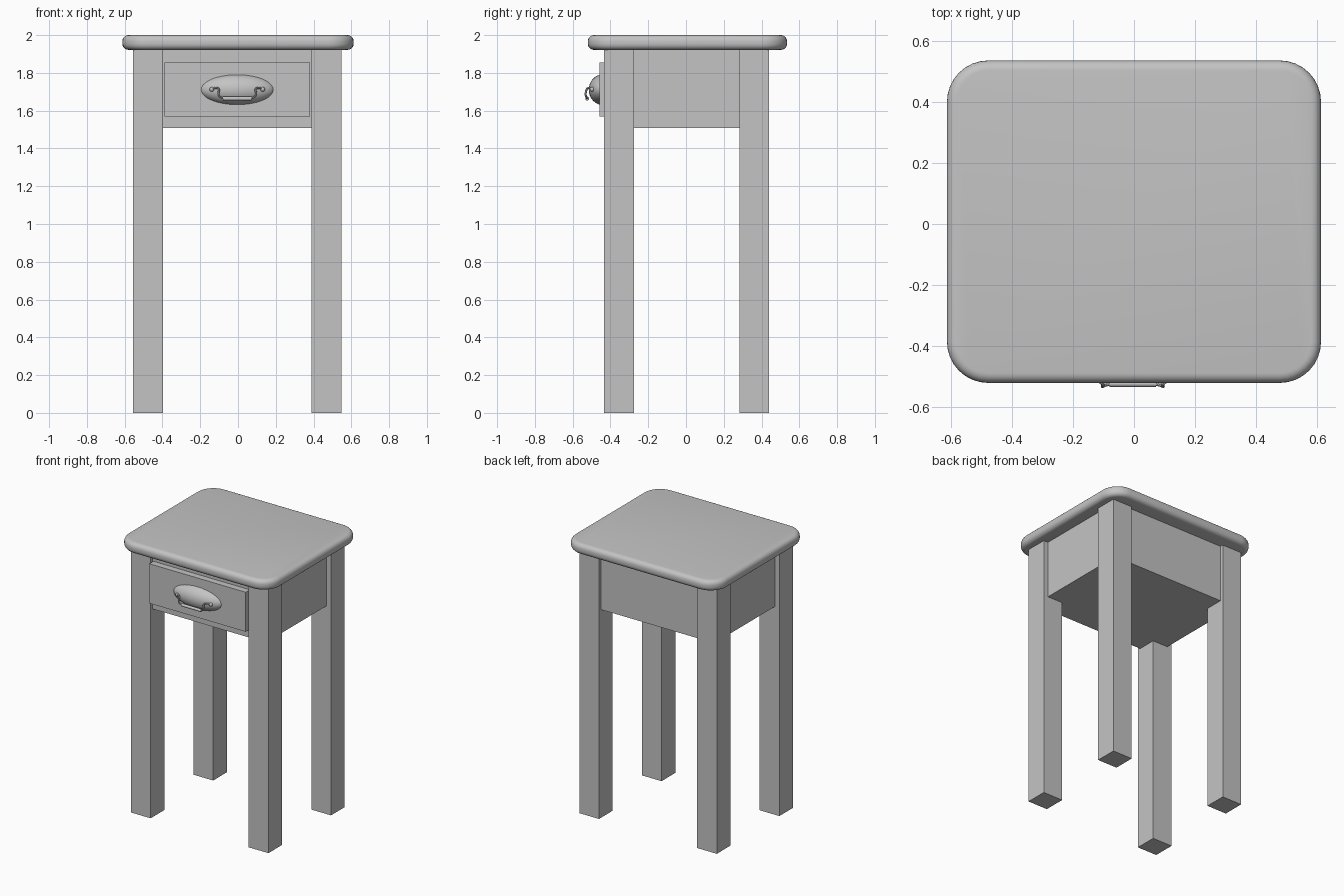
import bpy, bmesh, math
from mathutils import Vector

if "Cube" in bpy.data.objects:
    bpy.data.objects.remove(bpy.data.objects["Cube"])

CX = -0.004  # centre line of the legs, box and drawer

grey = bpy.data.materials.new("plain grey")
grey.diffuse_color = (0.55, 0.55, 0.55, 1)
grey.use_nodes = True
grey.node_tree.nodes["Principled BSDF"].inputs["Base Color"].default_value = grey.diffuse_color


def finish(obj, name, smooth=False):
    obj.name = name
    obj.data.materials.clear()
    obj.data.materials.append(grey)
    if smooth:
        bpy.ops.object.select_all(action='DESELECT')
        obj.select_set(True)
        bpy.context.view_layer.objects.active = obj
        bpy.ops.object.shade_smooth_by_angle(angle=math.radians(40))
    return obj


def box(name, lo, hi, corner=0, edge=0):
    """Box between two corners; rounds the upright edges, then the rims."""
    lo, hi = Vector(lo), Vector(hi)
    bm = bmesh.new()
    bmesh.ops.create_cube(bm, size=1)
    for v in bm.verts:
        v.co = Vector([(lo[i] + hi[i]) / 2 + v.co[i] * (hi[i] - lo[i]) for i in range(3)])
    if corner:
        upright = [e for e in bm.edges if abs(e.verts[0].co.z - e.verts[1].co.z) > 0.01]
        bmesh.ops.bevel(bm, geom=upright, offset=corner, segments=8,
                        profile=0.5, affect='EDGES')
    if edge:
        rims = [e for e in bm.edges if abs(e.verts[0].co.z - e.verts[1].co.z) < 0.001]
        bmesh.ops.bevel(bm, geom=rims, offset=edge, segments=5,
                        profile=0.5, affect='EDGES')
    me = bpy.data.meshes.new(name)
    bm.to_mesh(me)
    bm.free()
    obj = bpy.data.objects.new(name, me)
    bpy.context.collection.objects.link(obj)
    return finish(obj, name, bool(corner))


# Rounded table top
box("table_top", (-0.612, -0.52, 1.922), (0.612, 0.535, 2.0), corner=0.135, edge=0.032)

# Four square legs
for side, sx in (("left", -1), ("right", 1)):
    for end, y0 in (("front", -0.433), ("back", 0.283)):
        x = CX + sx * 0.472
        box(f"{end}_{side}_leg", (x - 0.079, y0, 0), (x + 0.079, y0 + 0.157, 1.93))

# Box between the legs, set slightly back from their outer faces
box("drawer_box", (CX - 0.515, -0.41, 1.507), (CX + 0.515, 0.417, 1.93))

# Drawer front
box("drawer_front", (CX - 0.386, -0.457, 1.568), (CX + 0.386, -0.405, 1.854))

# Domed oval back plate of the pull
bpy.ops.mesh.primitive_uv_sphere_add(segments=40, ring_count=20, radius=1,
                                     location=(CX, -0.437, 1.711))
plate = bpy.context.object
plate.scale = (0.198, 0.078, 0.082)
finish(plate, "pull_plate", True)

# Pull knobs
for side, sx in (("left", -1), ("right", 1)):
    bpy.ops.mesh.primitive_uv_sphere_add(segments=16, ring_count=10, radius=0.012,
                                         location=(CX + sx * 0.135, -0.497, 1.713))
    finish(bpy.context.object, f"{side}_pull_knob", True)

# Bent wire of the pull, mirrored about the centre
half = [(-0.135, -0.495, 1.713), (-0.118, -0.508, 1.722), (-0.094, -0.526, 1.718),
        (-0.102, -0.533, 1.685), (-0.088, -0.526, 1.668), (-0.06, -0.522, 1.664)]
path = half + [(-x, y, z) for x, y, z in reversed(half)]
cu = bpy.data.curves.new("pull_wire", 'CURVE')
cu.dimensions = '3D'
cu.bevel_depth = 0.0055
cu.bevel_resolution = 2
cu.use_fill_caps = True
sp = cu.splines.new('NURBS')
sp.points.add(len(path) - 1)
for p, (x, y, z) in zip(sp.points, path):
    p.co = (x + CX, y, z, 1)
sp.order_u = 3
sp.use_endpoint_u = True
sp.resolution_u = 6
wire = bpy.data.objects.new("pull_wire", cu)
bpy.context.collection.objects.link(wire)
bpy.ops.object.select_all(action='DESELECT')
wire.select_set(True)
bpy.context.view_layer.objects.active = wire
bpy.ops.object.convert(target='MESH')
finish(bpy.context.object, "pull_wire", True)

# Thicker grip bar
bpy.ops.mesh.primitive_cylinder_add(vertices=16, radius=0.0105, depth=0.152,
                                    location=(CX, -0.523, 1.664),
                                    rotation=(0, math.pi / 2, 0))
finish(bpy.context.object, "pull_grip", True)
